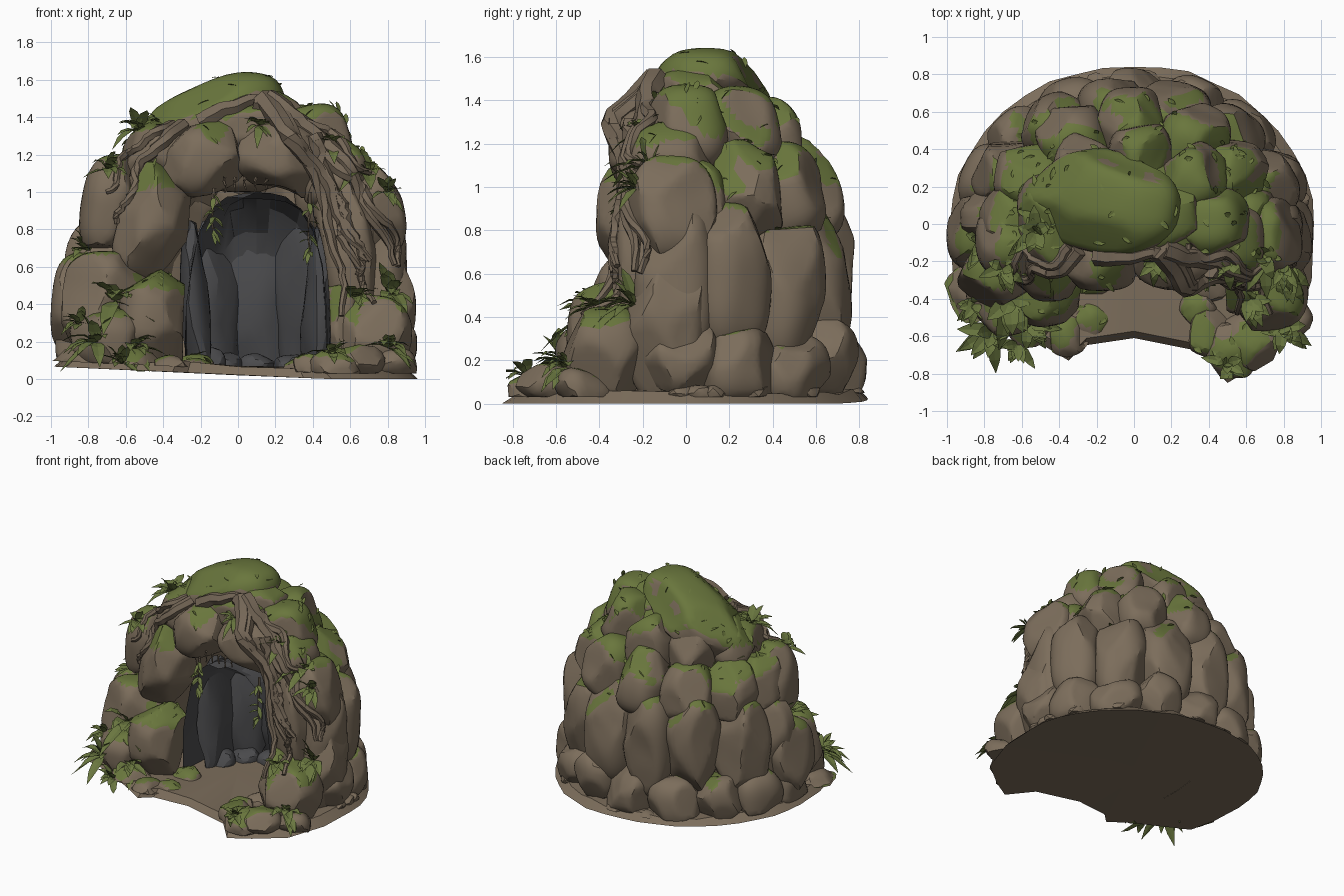
import bpy, bmesh, math, random
from mathutils import Vector, Euler, noise
from mathutils.bvhtree import BVHTree

if "Cube" in bpy.data.objects:
    bpy.data.objects.remove(bpy.data.objects["Cube"])

random.seed(7)
R = random.uniform
P = 3.2


def material(name, *col):
    m = bpy.data.materials.new(name)
    m.diffuse_color = (*col, 1)
    m.use_nodes = True
    m.node_tree.nodes["Principled BSDF"].inputs["Base Color"].default_value = m.diffuse_color
    return m


MATS = [material("brown rock", .2, .153, .105), material("moss green", .142, .182, .046),
        material("dark cave rock", .07, .07, .074), material("root brown", .178, .136, .095),
        material("leaf green", .142, .182, .05)]
ROCK, MOSS, GREY, ROOT, LEAF = range(5)
soup_v, soup_f, mossy = [], [], []


def finish(bm, name, angle=28, solid=False):
    if solid:
        bm.verts.index_update()
        n = len(soup_v)
        soup_v.extend(v.co.copy() for v in bm.verts)
        soup_f.extend([v.index + n for v in f.verts] for f in bm.faces)
    me = bpy.data.meshes.new(name)
    bm.to_mesh(me)
    bm.free()
    for m in MATS:
        me.materials.append(m)
    me.polygons.foreach_set("use_smooth", [angle > 0] * len(me.polygons))
    if angle:
        me.set_sharp_from_angle(angle=math.radians(angle))
    bpy.context.collection.objects.link(bpy.data.objects.new(name, me))


def rand_vec():
    return Vector((R(-1, 1), R(-1, 1), R(-1, 1)))


def bottom(x):
    return max(0, .022 - .045 * x)


def p_norm(v, p):
    return sum(abs(k) ** p for k in v) ** (1 / p)


def clear_cave(p):
    """Push a point out of the cave hollow."""
    y = max(0, p.y + .2)
    f = p_norm(((p.x - .1) / .38, y / .6, p.z), P)
    if f < 1.04:
        k = 1.04 / max(f, .1)
        p = Vector((.1 + (p.x - .1) * k, p.y if p.y < -.2 else -.2 + y * k, p.z * k))
    return p


def rock(bm, c, half, rot=(0, 0, 0), moss=.9, mat=ROCK, sub=4, clear=True, power=2.7):
    """Rounded boulder with chiselled planes, mossy where it faces up."""
    verts = bmesh.ops.create_icosphere(bm, subdivisions=sub, radius=1)["verts"]
    cuts = [(rand_vec().normalized(), R(.8, .95)) for _ in range(12)]
    e = Euler([math.radians(a) for a in rot]).to_matrix()
    c, h = Vector(c), Vector(half)
    for v in verts:
        p = v.co / p_norm(v.co, power)
        for d, o in cuts:
            if p.dot(d) > o:
                p = p - d * (p.dot(d) - o) * .9
        p = e @ (p * h) + c
        p += Vector((1, 1, 1)) * noise.noise(p * 5) * .012
        if clear:
            p = clear_cave(p)
        p.z = max(p.z, bottom(p.x) + .03)
        v.co = p
    for f in dict.fromkeys(f for v in verts for f in v.link_faces):
        f.normal_update()
        q = f.calc_center_median()
        f.material_index = mat
        if mat == ROCK and f.normal.z + .55 * noise.noise(q * 4.5) > moss:
            f.material_index = MOSS
            mossy.append((q, f.normal.copy()))


def shell(name, ax, ay, az, mat, jitter):
    """Quarter-dome vault opening to the front."""
    bm = bmesh.new()
    rows = []
    for i in range(-1, 9):
        row, t = [], math.pi / 16 * max(i, 0)
        for j in range(17):
            a = math.pi * j / 16
            d = Vector((math.cos(a) * math.cos(t), math.sin(t), math.sin(a) * math.cos(t)))
            d *= (1 - R(0, jitter)) / p_norm(d, P)
            row.append(bm.verts.new((.1 + ax * d.x, -.2 + ay * d.y - .08 * (i < 0 and mat == GREY),
                                     max(.04, az * d.z))))
        rows.append(row)
    for a, b in zip(rows, rows[1:]):
        for j in range(16):
            bm.faces.new((a[j], b[j], b[j + 1], a[j + 1])).material_index = mat
    bmesh.ops.remove_doubles(bm, verts=bm.verts, dist=.001)
    finish(bm, name, 20)


# Ground slab
bm = bmesh.new()
outline = [(.985 * math.cos(math.pi * a / 20) * R(.98, 1) - .01, .86 * math.sin(math.pi * a / 20) * R(.975, 1))
           for a in range(21)]
outline += [(-.97, -.25), (-.92, -.46), (-.5, -.64), (-.35, -.73), (-.27, -.65), (0, -.61),
            (.35, -.68), (.5, -.85), (.65, -.76), (.85, -.6), (.95, -.3)]
low = [bm.verts.new((x, y, bottom(x))) for x, y in outline]
top = [bm.verts.new((x * .94, y * .94, bottom(x) + R(.03, .06))) for x, y in outline]
mid, under = bm.verts.new((0, 0, .07)), bm.verts.new((0, 0, .02))
for i in range(len(low)):
    j = (i + 1) % len(low)
    bm.faces.new((low[j], low[i], under))
    bm.faces.new((low[i], low[j], top[j], top[i]))
    bm.faces.new((top[i], top[j], mid))
finish(bm, "ground_slab")

# Dark cave lining, rocks along its wall, and hidden filler behind the boulders
shell("cave_lining", .385, .6, 1, GREY, .04)
shell("rock_core", .56, .74, 1.18, ROCK, .02)
bm = bmesh.new()
for i in range(5):
    a = math.pi * (i + .1) / 4.2
    rock(bm, (.1 + .33 * math.cos(a), .02 + .35 * math.sin(a), .4), (.08, .2, R(.42, .52)),
         (0, R(-5, 5), math.degrees(a)), mat=GREY, sub=3, clear=False, power=3.2)
    rock(bm, (.1 + .27 * math.cos(a), .02 + .25 * math.sin(a), .06), (.1, .1, R(.06, .12)),
         (0, 0, R(0, 90)), mat=GREY, sub=3, clear=False)
finish(bm, "cave_wall_rocks", 18)

# Rings of boulders: height, half height, ring radius, count, moss threshold
for k, (z, hh, rx, n, moss) in enumerate([(.17, .2, .79, 9, .95), (.55, .37, .73, 8, .72),
                                          (.93, .25, .62, 7, .5), (1.2, .22, .41, 5, .48)]):
    bm = bmesh.new()
    span, ry = math.radians(210), rx * .83
    for i in range(n):
        a = span * (i + (.35 if k % 2 else .5)) / n - math.radians(15) + R(-.03, .03)
        w = span / n * (rx + ry) / 2 * .62
        yaw = math.degrees(math.atan2(math.sin(a) * rx, math.cos(a) * ry))
        rock(bm, (rx * math.cos(a) - .01, ry * math.sin(a), z + R(-.05, .05)),
             (.18 + .01 * k, w * R(.97, 1.1), hh * R(.92, 1.08)), (0, -18 if k > 1 else 0, yaw), moss)
    finish(bm, f"boulder_ring_{k + 1}", solid=True)

# Mossy capstone
bm = bmesh.new()
rock(bm, (-.17, .13, 1.37), (.45, .28, .2), (0, -25, -10), .15, power=2.3)
finish(bm, "mossy_capstone", solid=True)


def boulders(name, rows, moss):
    """Rows hold x, y, z, half width, half height, tilt."""
    bm = bmesh.new()
    for x, y, z, w, h, tilt in rows:
        rock(bm, (x, y, z), (w, .2, h), (0, tilt, R(-10, 15)), moss)
    finish(bm, name, solid=True)


# Front arch, shoulders and pillars
boulders("arch_stones", [(-.2, -.16, 1.17, .25, .19, -18), (.23, -.15, 1.18, .24, .2, 28)], .95)
boulders("shoulder_stones", [(.05, -.02, 1.33, .3, .15, 0), (.17, .05, 1.38, .2, .16, 20), (.05, .15, 1.2, .42, .2, 0),
                             (-.43, -.05, 1.2, .2, .17, -30), (.5, -.08, 1.1, .18, .2, 30)], .52)
boulders("left_pillar", [(-.46, -.21, .85, .2, .31, 8), (-.45, -.34, .31, .2, .29, 5), (-.71, -.24, .38, .24, .31, 0),
                         (-.82, -.05, .36, .18, .32, 0), (-.67, -.08, .93, .17, .27, 8),
                         (-.7, -.4, .19, .2, .19, 0)], .62)
boulders("right_pillar", [(.59, -.13, .72, .17, .42, -6), (.71, -.37, .22, .22, .23, 0), (.78, -.08, .36, .17, .36, 0),
                          (.74, -.06, .9, .14, .25, -10), (.54, -.28, .25, .12, .25, 0)], .62)

# Small stones along the front edge and around the foot
bm = bmesh.new()
for x, y, s in [(-.35, -.6, .1), (-.22, -.5, .09), (-.55, -.51, .13), (-.85, -.36, .14), (.4, -.58, .11),
                (.52, -.68, .13), (.63, -.6, .15), (.34, -.45, .09), (.82, -.48, .12), (-.25, -.3, .1), (.42, -.3, .1)]:
    rock(bm, (x, y, s * .45), (s * 1.2, s * 1.1, s * .8), (R(-20, 20), R(-20, 20), R(0, 90)), .85, sub=3, clear=False)
for i in range(8):
    a = R(-.15, 3.3)
    rock(bm, (.88 * math.cos(a), .77 * math.sin(a), .05), (.06, .07, .04), (0, 0, R(0, 90)), 1.2, sub=2, clear=False)
finish(bm, "edge_stones", solid=True)

bvh = BVHTree.FromPolygons(soup_v, soup_f)


def tube(bm, pts, r0, r1, mat, n=6):
    rings = []
    for i, p in enumerate(pts):
        q = (pts[min(i + 1, len(pts) - 1)] - pts[max(i - 1, 0)]).to_track_quat('Z', 'Y')
        r = r0 + (r1 - r0) * i / (len(pts) - 1)
        rings.append([bm.verts.new(p + q @ Vector((r * math.cos(k * math.tau / n), r * math.sin(k * math.tau / n), 0)))
                      for k in range(n)])
    for a, b in zip(rings, rings[1:]):
        for k in range(n):
            bm.faces.new((a[k], a[(k + 1) % n], b[(k + 1) % n], b[k])).material_index = mat
    for cap in (rings[0][::-1], rings[-1]):
        bm.faces.new(cap).material_index = mat


# Roots draped over the front: start x, z, end x, z, bow, radius
bm = bmesh.new()
for k, (x0, z0, x1, z1, bow, r) in enumerate([
        (-.2, 1.37, .3, 1.41, .09, .055), (.13, 1.5, .68, .62, .04, .06), (.16, 1.5, .82, .6, .12, .06),
        (.22, 1.45, .56, .34, .08, .045), (.45, 1.2, .88, .62, .06, .04), (-.3, 1.36, -.63, .82, -.07, .04),
        (.1, 1.48, .7, 1.1, .06, .05), (.52, 1, .7, .4, .03, .035), (.4, 1.3, .62, .55, .02, .045),
        (-.35, 1.36, -.7, 1.0, -.06, .03)]):
    d = Vector((x1 - x0, z1 - z0))
    side = Vector((-d.y, d.x)).normalized()
    path, ys = [], []
    for i in range(25):
        t = i / 24
        q = Vector((x0, z0)) + d * t + side * (bow * math.sin(math.pi * t) + .03 * t * math.sin(13 * t + k))
        hit = bvh.ray_cast(Vector((q.x, -2, q.y)), Vector((0, 1, 0)))[0]
        path.append(q)
        ys.append(min(hit.y if hit else .02, .02) - r * .3)
    for _ in range(3):
        ys[1:-1] = [min(b, (a + b + c) / 3) for a, b, c in zip(ys, ys[1:], ys[2:])]
    tube(bm, [Vector((q.x + R(-.008, .008), y, q.y)) for q, y in zip(path, ys)], r, .016, ROOT)
finish(bm, "roots", 35)


def leaf(bm, base, d, length, width, droop, mat=LEAF):
    """Folded, drooping pointed blade."""
    side = d.cross(Vector((0, 0, 1)))
    side = side.normalized() if side.length > .01 else Vector((1, 0, 0))
    rows = []
    for t, w in [(0, .35), (.35, 1), (.7, .75), (1, .04)]:
        p = base + d * length * t - Vector((0, 0, droop * length * t * t))
        pts = [p + side * width * w * s + Vector((0, 0, abs(s) * width * w * .25)) for s in (-.5, 0, .5)]
        rows.append([bm.verts.new((max(-.99, min(.98, q.x)), max(-.83, q.y), max(.04, q.z))) for q in pts])
    for a, b in zip(rows, rows[1:]):
        for k in (0, 1):
            bm.faces.new((a[k], a[k + 1], b[k + 1], b[k])).material_index = mat


# Thin vines hanging in the mouth, the two long ones leafy
bm = bmesh.new()
for x, z, length in [(-.13, 1.02, .26), (.38, 1, .32)] + [(-.07 + .055 * i, 1.08, R(.06, .13)) for i in range(5)]:
    tube(bm, [Vector((x + R(-.008, .008), -.29, z - length * t / 4)) for t in range(5)], .01, .004, ROOT, 5)
    for i in range(12 if length > .2 else 0):
        leaf(bm, Vector((x, -.295, z - R(0, length))), Vector((R(-1, 1), -.5, R(-1, .2))).normalized(), .07, .03, .3)
finish(bm, "hanging_vines", 35)

# Leafy plants in the crevices: x, z, size
bm = bmesh.new()
for x, z, s in [(-.53, 1.34, .2), (-.7, 1.13, .18), (-.8, .69, .19), (-.66, .42, .27), (-.76, .2, .22),
                (-.56, .17, .2), (-.85, .3, .15), (.12, 1.36, .15), (.5, 1.25, .19), (.69, 1.1, .22),
                (.82, .46, .22), (.62, .44, .18), (.8, .17, .2), (.5, .14, .16), (-.62, .09, .16), (.8, 1, .15)]:
    hit = bvh.ray_cast(Vector((x, -2, z)), Vector((0, 1, 0)))
    if not hit[0] or hit[0].y > .1:
        hit = bvh.find_nearest(Vector((x, -.1, z)))
    loc, out = hit[0], (hit[1] + Vector((0, -.3, .6))).normalized()
    for i in range(13):
        d = (out + rand_vec() + Vector((0, 0, .15))).normalized()
        leaf(bm, loc - out * .01, d, s * R(.7, 1.1), s * .34, R(.2, .7))
finish(bm, "leafy_plants", 0)

# Short moss tufts lying on the mossy faces
bm = bmesh.new()
high = [m for m in mossy if m[1].z > .2]
for q, n in random.sample(high, min(240, len(high))):
    d = rand_vec()
    d = ((d - n * d.dot(n)).normalized() + n * R(.15, .45)).normalized()
    leaf(bm, q - n * .004, d, R(.04, .08), .03, .15, MOSS)
finish(bm, "moss_tufts", 0)
